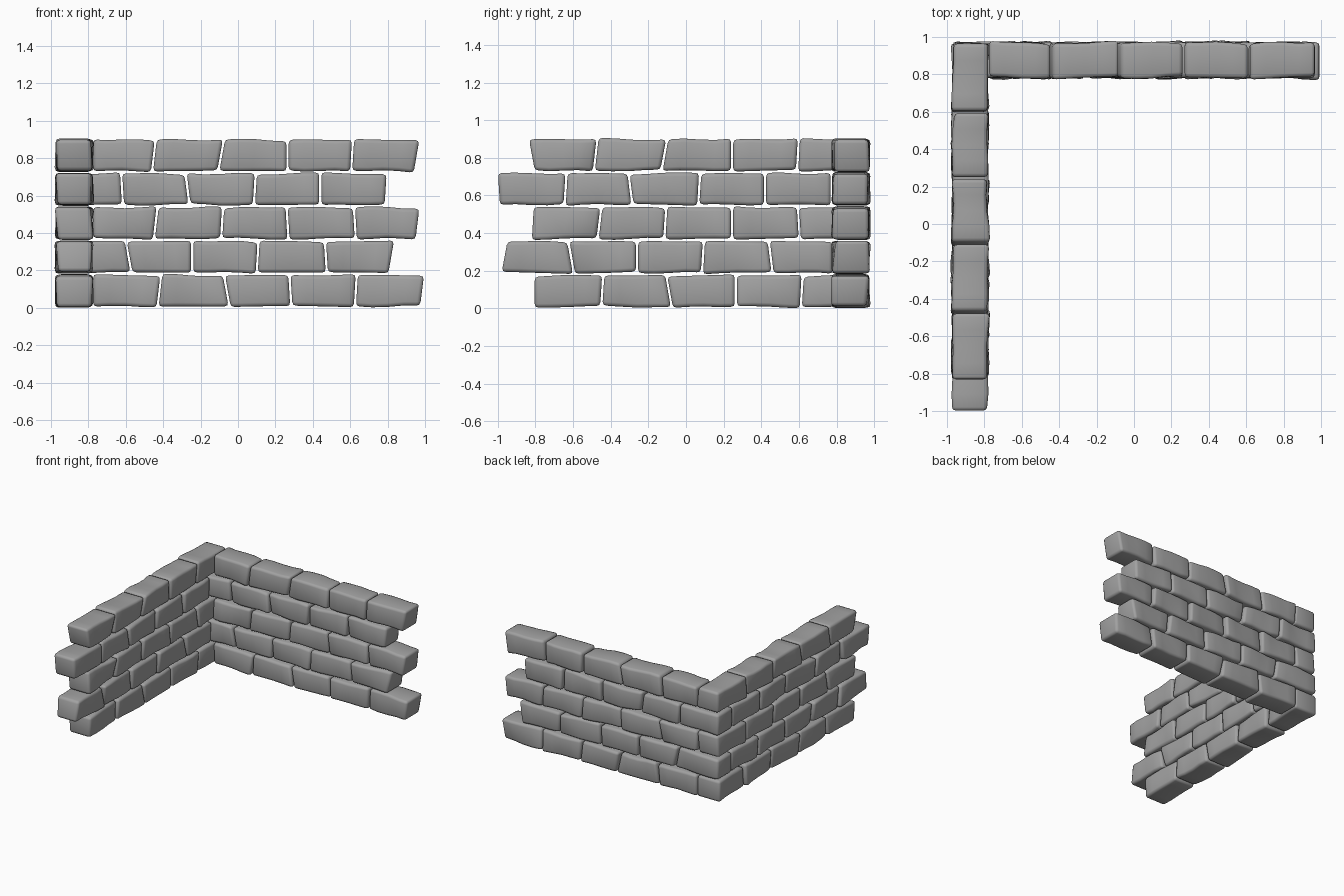
import bpy, bmesh, random
from math import sin, pi
from mathutils import Vector

random.seed(7)
if "Cube" in bpy.data.objects:
    bpy.data.objects.remove(bpy.data.objects["Cube"])

# Stone colour
stone = bpy.data.materials.new("grey_stone")
stone.use_nodes = True
colour = (0.36, 0.36, 0.36, 1)
stone.diffuse_color = colour
stone.node_tree.nodes["Principled BSDF"].inputs["Base Color"].default_value = colour

GAP = 0.006
STATIONS = 5


def jit(a):
    return random.uniform(-a, a)


def brick(name, place, start, end, z0, z1):
    """A wonky rounded block; start and end are (position, lean) of its joints."""
    bm = bmesh.new()
    # Slope and wave of each long face, gentle so that neighbours do not collide
    faces = {k: (jit(0.006), jit(0.005), random.uniform(0, pi)) for k in ("low", "high")}
    depth = {k: (jit(0.012), jit(0.007), random.uniform(0, pi)) for k in ("in0", "in1", "out0", "out1")}

    def wave(p, t):
        return p[0] * (2 * t - 1) + p[1] * sin(2 * pi * t + p[2])

    rings = []
    for i in range(STATIONS):
        t = i / (STATIONS - 1)
        ring = []
        for side, top in ((0, 0), (1, 0), (1, 1), (0, 1)):
            u0 = start[0] + GAP + start[1] * (top - 0.5)
            u1 = end[0] - GAP + end[1] * (top - 0.5)
            key = ("in", "out")[side] + str(top)
            d = (0.782, 0.97)[side] + wave(depth[key], t)
            z = (z1 + wave(faces["high"], t)) if top else (z0 + wave(faces["low"], t))
            ring.append(bm.verts.new(place(u0 + (u1 - u0) * t, d, max(z, 0))))
        rings.append(ring)
    for a, b in zip(rings, rings[1:]):
        for k in range(4):
            n = (k + 1) % 4
            bm.faces.new((a[k], a[n], b[n], b[k]))
    bm.faces.new(rings[0][::-1])
    bm.faces.new(rings[-1])
    bmesh.ops.recalc_face_normals(bm, faces=bm.faces)

    # Worn edges
    sharp = [e for e in bm.edges if e.calc_face_angle(0) > 0.9]
    bmesh.ops.bevel(bm, geom=sharp, offset=0.02, segments=2, profile=0.55,
                    affect="EDGES", clamp_overlap=True)
    for f in bm.faces:
        f.smooth = True
    mesh = bpy.data.meshes.new(name)
    bm.to_mesh(mesh)
    bm.free()
    mesh.materials.append(stone)
    bpy.context.collection.objects.link(bpy.data.objects.new(name, mesh))


def back_place(u, d, z):
    return Vector((u, d, z))


def side_place(u, d, z):
    return Vector((-d, u, z))


# Joint positions of each course from the bottom up; the corner block alternates walls
back_joints = [
    (-.78, -.42, -.06, .28, .63, .99),
    (-.975, -.585, -.245, .105, .47, .825),
    (-.78, -.44, -.085, .265, .625, .965),
    (-.975, -.62, -.27, .09, .44, .795),
    (-.78, -.45, -.09, .265, .61, .96),
]
side_joints = [
    (-.81, -.445, -.09, .265, .615, .97),
    (-.97, -.61, -.26, .09, .45, .785),
    (-.82, -.46, -.11, .245, .60, .97),
    (-1, -.64, -.295, .07, .42, .775),
    (-.825, -.48, -.115, .245, .595, .97),
]
# Lean of the upright joints, course by course
back_leans = [
    (0, .02, -.03, -.01, .01, .02),
    (0, -.03, 0, .01, -.01, .03),
    (0, .02, .01, -.01, -.01, .02),
    (0, -.01, -.02, .01, 0, .01),
    (0, .02, .03, 0, .01, .03),
]
side_leans = [
    (0, .01, -.03, 0, .01, 0),
    (.03, -.03, 0, .01, -.02, 0),
    (.01, .02, .01, 0, -.01, 0),
    (-.01, .01, -.02, .01, 0, 0),
    (-.03, .02, .03, 0, .01, 0),
]

walls = (("back", back_place, back_joints, back_leans),
         ("side", side_place, side_joints, side_leans))
for wall, place, joints, leans in walls:
    for c in range(5):
        low = 0.008 + c * 0.181
        ends = list(zip(joints[c], leans[c]))
        for n, (a, b) in enumerate(zip(ends, ends[1:])):
            brick(f"{wall}_course_{c + 1}_brick_{n + 1}", place, a, b, low, low + 0.167)
